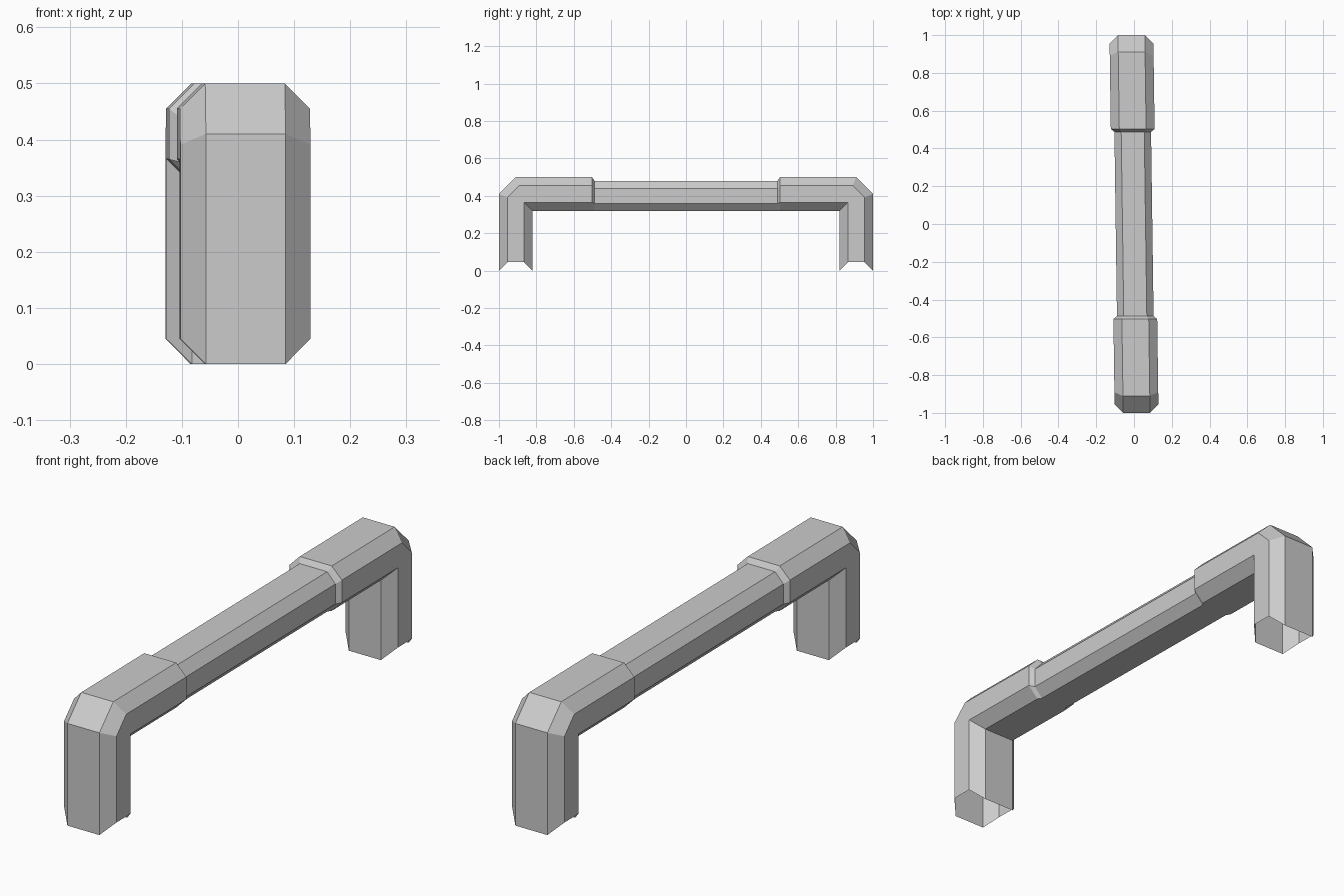
import bpy, bmesh

if "Cube" in bpy.data.objects:
    bpy.data.objects.remove(bpy.data.objects["Cube"])

C = 0.045           # chamfer of the octagonal section
HALF = 0.116        # half width of the thick ends
SKEW = 0.0138       # slight sideways slant along the length

# Each ring: outer edge, outer side, inner side, inner edge as (y, z), half width, flat half width
half_rings = [
    # open foot with chamfered sides
    ([(-1, 0), (-0.955, C), (-0.865, C), (-0.82, 0)], HALF, HALF - C),
    # bevelled elbow with a sharp inner corner
    ([(-1, 0.41), (-0.955, 0.391), (-0.865, 0.365), (-0.82, 0.32)], HALF, HALF - C),
    ([(-0.91, 0.5), (-0.891, 0.455), (-0.865, 0.365), (-0.82, 0.32)], HALF, HALF - C),
    # step down to the thinner grip
    ([(-0.503, 0.5), (-0.503, 0.455), (-0.503, 0.365), (-0.503, 0.32)], HALF, HALF - C),
    ([(-0.488, 0.48), (-0.488, 0.44), (-0.488, 0.36), (-0.488, 0.32)], 0.097, 0.061),
]
mirrored = [([(-y, z) for y, z in p], w, f) for p, w, f in reversed(half_rings)]

bm = bmesh.new()


def make_ring(points, wide, flat):
    widths = [flat, wide, wide, flat]
    right = [(w, y, z) for w, (y, z) in zip(widths, points)]
    left = [(-x, y, z) for x, y, z in reversed(right)]
    return [bm.verts.new((x - SKEW * y, y, z)) for x, y, z in right + left]


# Bridge the octagonal rings into one continuous tube
rings = [make_ring(*r) for r in half_rings + mirrored]
for a, b in zip(rings, rings[1:]):
    for i in range(8):
        j = (i + 1) % 8
        bm.faces.new((a[i], a[j], b[j], b[i]))

bmesh.ops.remove_doubles(bm, verts=bm.verts, dist=0.0001)
bmesh.ops.recalc_face_normals(bm, faces=bm.faces)
# Make the normals point outward (the tube's top must face up)
top = max(bm.faces, key=lambda f: f.calc_center_median().z)
if top.normal.z < 0:
    bmesh.ops.reverse_faces(bm, faces=bm.faces)

mesh = bpy.data.meshes.new("pull_handle")
bm.to_mesh(mesh)
bm.free()
handle = bpy.data.objects.new("pull_handle", mesh)
bpy.context.collection.objects.link(handle)
